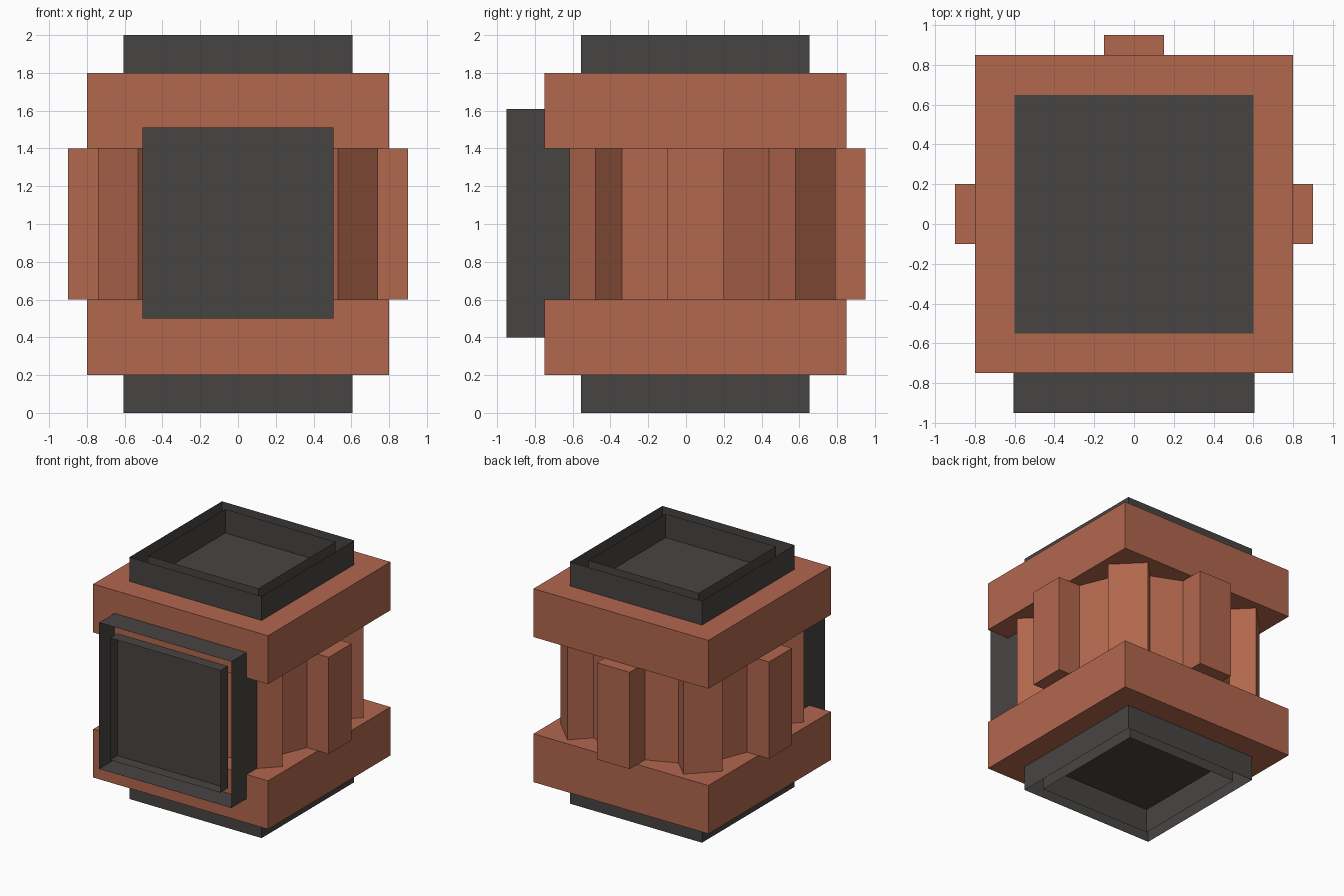
import bpy, bmesh, math
from mathutils import Matrix, Vector

if "Cube" in bpy.data.objects:
    bpy.data.objects.remove(bpy.data.objects["Cube"])


def material(name, rgb):
    m = bpy.data.materials.new(name)
    m.diffuse_color = (*rgb, 1)
    m.use_nodes = True
    m.node_tree.nodes["Principled BSDF"].inputs["Base Color"].default_value = m.diffuse_color
    return m


BRICK = material("terracotta", (0.445, 0.136, 0.076))
DARK = material("charcoal", (0.064, 0.058, 0.056))
CY = 0.05  # y of the body axis


def finish(name, bm, mat):
    me = bpy.data.meshes.new(name)
    bm.to_mesh(me)
    bm.free()
    me.materials.append(mat)
    ob = bpy.data.objects.new(name, me)
    bpy.context.collection.objects.link(ob)
    return ob


def box(name, lo, hi, mat, matrix=Matrix()):
    lo, hi = Vector(lo), Vector(hi)
    bm = bmesh.new()
    bmesh.ops.create_cube(bm, size=1)
    for v in bm.verts:
        v.co = matrix @ Vector([(lo[i] + hi[i]) / 2 + v.co[i] * (hi[i] - lo[i]) for i in range(3)])
    return finish(name, bm, mat)


def square(bm, half, z):
    return [bm.verts.new((x * half, y * half, z)) for x, y in ((-1, -1), (1, -1), (1, 1), (-1, 1))]


def sleeve(name, half, z0, z1, matrix, floor=None):
    """Thin square tube along local z, with an optional floor (half size, z)."""
    bm = bmesh.new()
    a, b = square(bm, half, z0), square(bm, half, z1)
    for i in range(4):
        j = (i + 1) % 4
        bm.faces.new((a[i], a[j], b[j], b[i]))
    if floor:
        bm.faces.new(square(bm, *floor))
    bmesh.ops.transform(bm, matrix=matrix, verts=bm.verts)
    return finish(name, bm, DARK)


# Square slabs above and below the waist
box("lower_slab", (-0.8, -0.75, 0.2), (0.8, 0.85, 0.6), BRICK)
box("upper_slab", (-0.8, -0.75, 1.4), (0.8, 0.85, 1.8), BRICK)

# Eight-sided core with corners behind the ribs
bm = bmesh.new()
bmesh.ops.create_cone(bm, segments=8, radius1=0.762, radius2=0.762, depth=0.8, cap_ends=True,
                      matrix=Matrix.Translation((0, CY, 1)))
core = finish("core", bm, BRICK)

# Ribs around the core
for k in range(8):
    turn = Matrix.Translation((0, CY, 0)) @ Matrix.Rotation(k * math.pi / 4, 4, "Z")
    box(f"rib_{k + 1}", (0.6, -0.15, 0.6), (0.9, 0.15, 1.4), BRICK, turn)

# Top and bottom openings: outer and inner sleeves with a floor
top = Matrix.Translation((0, CY, 1))
bottom = top @ Matrix.Rotation(math.pi, 4, "X")
for name, m in (("top", top), ("bottom", bottom)):
    sleeve(f"{name}_outer_sleeve", 0.605, 0.8, 1.0, m)
    sleeve(f"{name}_inner_sleeve", 0.505, 0.8, 1.0, m, floor=(0.6, 0.803))

# Front opening: long outer sleeve and a shallow tray inside
front = Matrix.Translation((0, 0, 1.005)) @ Matrix.Rotation(math.pi / 2, 4, "X")
sleeve("front_outer_sleeve", 0.605, 0.55, 0.95, front)
sleeve("front_tray", 0.505, 0.853, 0.95, front, floor=(0.505, 0.855))
